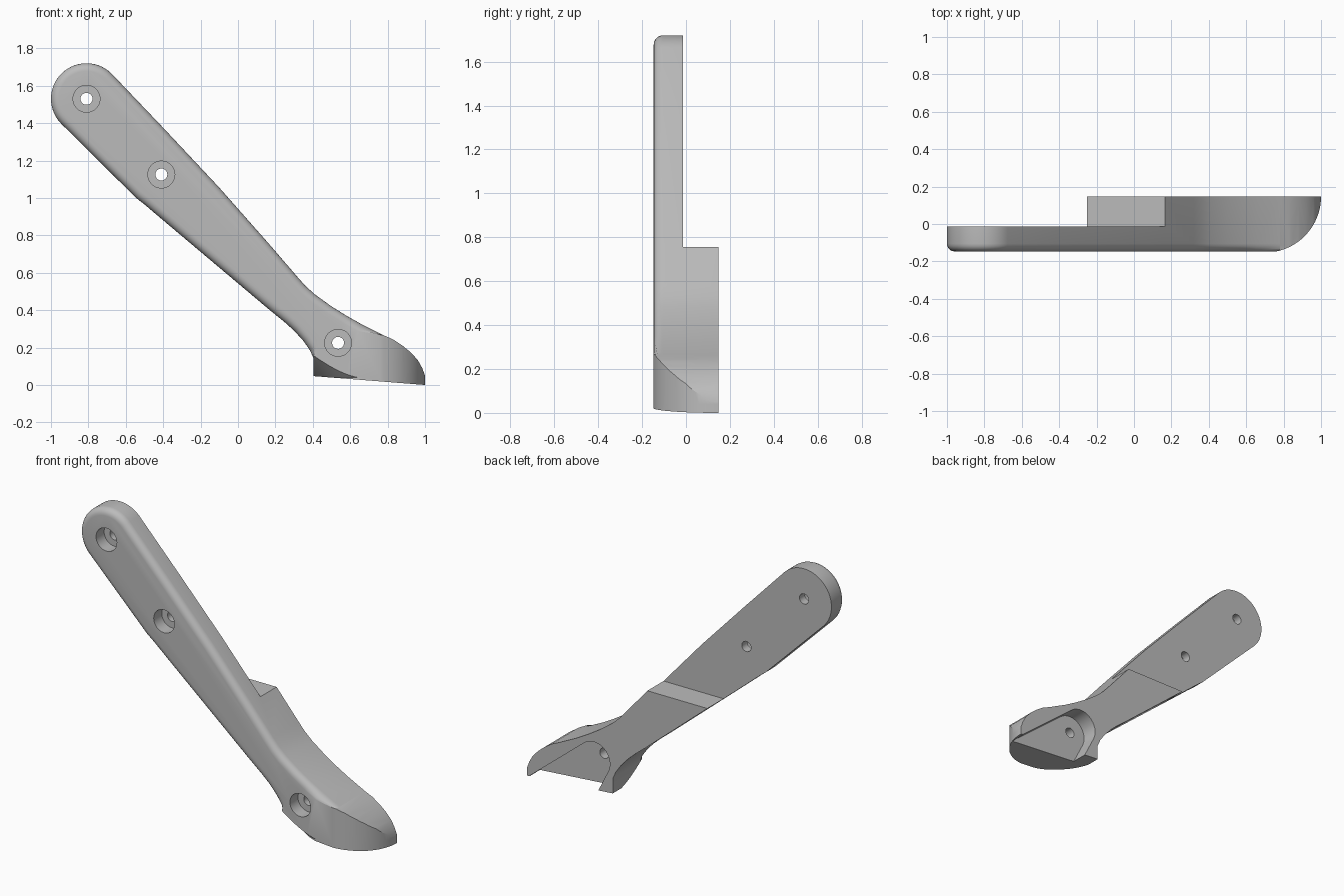
import bpy, bmesh
from math import sin, cos, radians

cube = bpy.data.objects.get("Cube")
if cube:
    bpy.data.objects.remove(cube, do_unlink=True)

FRONT, STEP, FLOOR, BACK = -0.147, -0.013, 0.045, 0.147


def arc(cx, cz, r, a0, a1, n):
    angles = [radians(a0 + (a1 - a0) * i / n) for i in range(n + 1)]
    return [(cx + r * cos(a), cz + r * sin(a)) for a in angles]


def make(name, bm):
    bmesh.ops.recalc_face_normals(bm, faces=bm.faces)
    mesh = bpy.data.meshes.new(name)
    bm.to_mesh(mesh)
    bm.free()
    obj = bpy.data.objects.new(name, mesh)
    bpy.context.collection.objects.link(obj)
    return obj


def prism(points, y0, y1):
    """Extrude an x-z outline from y0 to y1."""
    bm = bmesh.new()
    face = bm.faces.new([bm.verts.new((x, y0, z)) for x, z in points])
    ext = bmesh.ops.extrude_face_region(bm, geom=[face], use_keep_orig=True)
    verts = [v for v in ext["geom"] if isinstance(v, bmesh.types.BMVert)]
    bmesh.ops.translate(bm, vec=(0, y1 - y0, 0), verts=verts)
    return bm


def foot_trim(name, a0, a1, top_radius):
    """Ring segment whose inner wall shapes the round foot."""
    section = [(0.3, -0.1), (0.3, 0.04), (top_radius, 0.34), (1.0, 0.34), (1.0, -0.1)]
    bm = bmesh.new()
    rings = []
    steps = 28
    for i in range(steps + 1):
        a = radians(a0 + (a1 - a0) * i / steps)
        rings.append([bm.verts.new((0.7 + r * cos(a), BACK + r * sin(a), z))
                      for r, z in section])
    n = len(section)
    for p, q in zip(rings, rings[1:]):
        for j in range(n):
            k = (j + 1) % n
            bm.faces.new((p[j], p[k], q[k], q[j]))
    bm.faces.new(rings[0])
    bm.faces.new(rings[-1])
    return make(name, bm)


def cut(target, cutter):
    cutter.hide_render = True
    mod = target.modifiers.new(cutter.name, 'BOOLEAN')
    mod.operation = 'DIFFERENCE'
    mod.solver = 'EXACT'
    mod.object = cutter
    bpy.context.view_layer.objects.active = target
    bpy.ops.object.modifier_apply(modifier=mod.name)
    bpy.data.objects.remove(cutter, do_unlink=True)


# Handle outline: round head, slim neck, flared foot
outline = arc(-0.81, 1.53, 0.19, 225, 45, 28)
outline += [(-0.40, 1.375), (-0.1, 1.055), (0.165, 0.755), (0.32, 0.575),
            (0.36, 0.53), (0.41, 0.485), (0.5, 0.42), (0.58, 0.37), (0.66, 0.325),
            (0.78, 0.265), (0.83, 0.243), (0.88, 0.21), (0.92, 0.177), (0.96, 0.135),
            (0.985, 0.09), (1.0, 0.05), (1.0, 0.0),
            (0.405, 0.047), (0.405, 0.14), (0.385, 0.185), (0.35, 0.235),
            (0.3, 0.29), (0.25, 0.335), (0.17, 0.4), (-0.4, 0.88), (-0.5, 0.965),
            (-0.545, 1.0)]
bm = prism(outline, FRONT, BACK)

# Rounded front edge, stopping where the foot starts
rim = [e for e in bm.edges
       if all(v.co.y < FRONT + 0.001 and v.co.x < 0.79 and v.co.z > 0.1 for v in e.verts)]
bmesh.ops.bevel(bm, geom=rim, offset=0.042, segments=5, profile=0.5, affect='EDGES')
lever = make("lever_arm", bm)

# Thin upper half behind a level step
cut(lever, make("step_cutter", prism([(-2, 0.755), (2, 0.755), (2, 2), (-2, 2)], STEP, 0.5)))

# Round foot: sloped undercut on one side, upright wall on the other
cut(lever, foot_trim("undercut_cutter", 170, 270, 0.6))
cut(lever, foot_trim("toe_cutter", 270, 372, 0.3))

# Open wedge pocket in the back of the foot
pocket = arc(0.535, 0.225, 0.11, 205, 52, 16) + [(0.98, 0.005), (1.0, -0.05), (0.55, -0.05)]
cut(lever, make("pocket_cutter", prism(pocket, FLOOR, 0.4)))

# Counterbored screw holes
for x, z in ((-0.81, 1.53), (-0.41, 1.125), (0.535, 0.225)):
    cut(lever, make("bore_cutter", prism(arc(x, z, 0.072, 0, 348.75, 31), -0.3, FRONT + 0.08)))
    cut(lever, make("hole_cutter", prism(arc(x, z, 0.032, 0, 345, 23), -0.4, 0.4)))

# Plain grey finish
grey = bpy.data.materials.new("plain_grey")
grey.use_nodes = True
colour = (0.5, 0.5, 0.5, 1.0)
grey.diffuse_color = colour
grey.node_tree.nodes["Principled BSDF"].inputs["Base Color"].default_value = colour
lever.data.materials.clear()
lever.data.materials.append(grey)

bpy.ops.object.select_all(action='DESELECT')
lever.select_set(True)
bpy.context.view_layer.objects.active = lever
bpy.ops.object.shade_smooth_by_angle(angle=radians(30))
